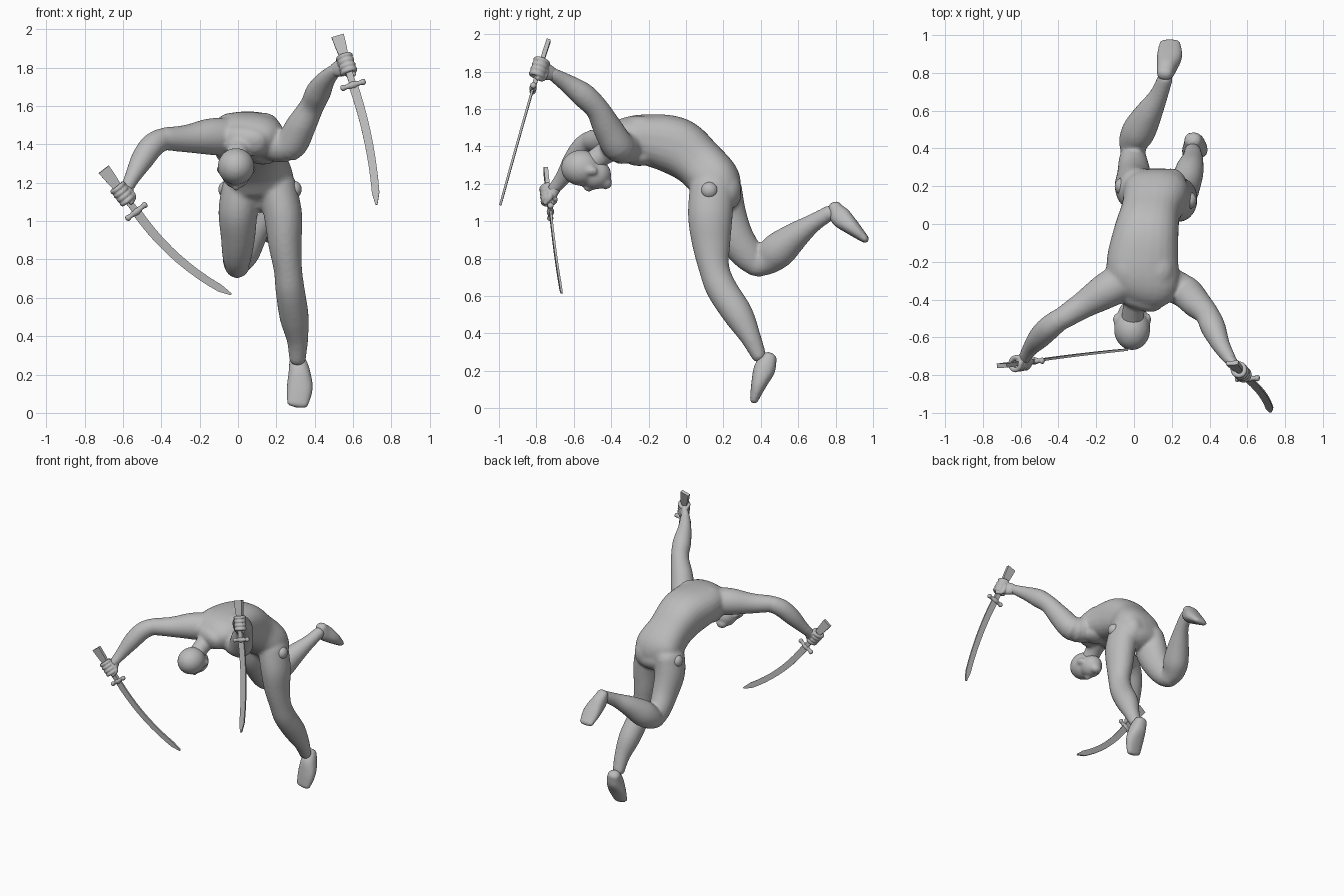
import bpy, bmesh, math
from mathutils import Vector, Matrix

cube = bpy.data.objects.get("Cube")
if cube:
    bpy.data.objects.remove(cube, do_unlink=True)

grey = bpy.data.materials.new("plain_grey")
grey.use_nodes = True
COLOUR = (0.5, 0.5, 0.5, 1)
grey.diffuse_color = COLOUR
grey.node_tree.nodes["Principled BSDF"].inputs["Base Color"].default_value = COLOUR


def catmull(a, b, c, d, t):
    return 0.5 * (2 * b + (c - a) * t + (2 * a - 5 * b + 4 * c - d) * t * t
                  + (3 * b - a - 3 * c + d) * t ** 3)


def loft(bm, stations, side=(1, 0, 0), sides=24, steps=5, square=1.0, cap=0.8):
    """Skin through stations (x, y, z, half width[, half depth]), rounded ends."""
    st = [Vector(s if len(s) == 5 else (*s, s[3])) for s in stations]
    last, path = len(st) - 1, []
    for i in range(last):
        quad = st[max(i - 1, 0)], st[i], st[i + 1], st[min(i + 2, last)]
        path += [catmull(*quad, k / steps) for k in range(steps)]
    path.append(st[-1])
    pos = [Vector(p[:3]) for p in path]
    rings = []
    for i, p in enumerate(path):
        t = (pos[min(i + 1, len(pos) - 1)] - pos[max(i - 1, 0)]).normalized()
        rings.append((pos[i], t, p[3], p[4]))
    if cap:
        for end, sign in ((0, -1), (-1, 1)):
            c, t, w, d = rings[end]
            extra = []
            for k in (1, 2, 3, 4):
                a = k * math.pi / 9
                off = t * sign * cap * min(w, d) * math.sin(a)
                extra.append((c + off, t, w * math.cos(a), d * math.cos(a)))
            rings = extra[::-1] + rings if end == 0 else rings + extra
    loops = []
    for c, t, w, d in rings:
        s = Vector(side)
        s = (s - t * s.dot(t)).normalized()
        u = t.cross(s)
        loop = []
        for k in range(sides):
            a = math.tau * (k + 0.5) / sides
            x, y = math.cos(a), math.sin(a)
            x = math.copysign(abs(x) ** square, x)
            y = math.copysign(abs(y) ** square, y)
            loop.append(bm.verts.new(c + s * x * w + u * y * d))
        loops.append(loop)
    for a, b in zip(loops, loops[1:]):
        for k in range(sides):
            j = (k + 1) % sides
            bm.faces.new((a[k], a[j], b[j], b[k]))
    bm.faces.new(loops[0][::-1])
    bm.faces.new(loops[-1])


def blob(bm, centre, radii):
    m = Matrix.Translation(centre) @ Matrix.Diagonal((*radii, 1))
    bmesh.ops.create_uvsphere(bm, u_segments=24, v_segments=16, radius=1, matrix=m)


def finish(name, bm, voxel=0, smooth=5):
    bmesh.ops.recalc_face_normals(bm, faces=bm.faces)
    mesh = bpy.data.meshes.new(name)
    bm.to_mesh(mesh)
    bm.free()
    mesh.materials.append(grey)
    ob = bpy.data.objects.new(name, mesh)
    bpy.context.collection.objects.link(ob)
    if voxel:
        r = ob.modifiers.new("fuse", "REMESH")
        r.mode, r.voxel_size, r.use_smooth_shade = "VOXEL", voxel, True
        s = ob.modifiers.new("soften", "SMOOTH")
        s.factor, s.iterations = 0.5, smooth
    else:
        bpy.ops.object.select_all(action="DESELECT")
        ob.select_set(True)
        bpy.context.view_layer.objects.active = ob
        bpy.ops.object.shade_smooth_by_angle(angle=math.radians(40))
    return ob


# Body: bent torso, limbs and neck fused into one skin
bm = bmesh.new()
loft(bm, [(0.03, -0.39, 1.42, 0.13, 0.08), (0.05, -0.32, 1.44, 0.185, 0.115),
          (0.045, -0.2, 1.435, 0.19, 0.138), (0.065, -0.05, 1.4, 0.172, 0.155),
          (0.09, 0.07, 1.31, 0.157, 0.138), (0.115, 0.16, 1.21, 0.175, 0.135),
          (0.11, 0.2, 1.13, 0.15, 0.1)], square=0.8)
loft(bm, [(-0.01, -0.52, 1.3, 0.06), (0.0, -0.44, 1.36, 0.06), (0.02, -0.34, 1.42, 0.075)])
for dx in (-0.08, 0.08):
    blob(bm, (0.05 + dx, -0.25, 1.345), (0.085, 0.09, 0.05))     # chest muscles
    blob(bm, (0.05 + dx, -0.24, 1.51), (0.08, 0.1, 0.055))       # shoulder blades
    blob(bm, (0.115 + dx, 0.205, 1.17), (0.085, 0.09, 0.11))     # buttocks
# left arm, raised
loft(bm, [(0.16, -0.31, 1.41, 0.09), (0.265, -0.355, 1.395, 0.088), (0.33, -0.42, 1.5, 0.078),
          (0.385, -0.475, 1.6, 0.064), (0.42, -0.55, 1.675, 0.066),
          (0.46, -0.64, 1.74, 0.049), (0.51, -0.72, 1.79, 0.034)], side=(1, -1, 0))
# right arm, out to the side and bent down
loft(bm, [(-0.05, -0.3, 1.44, 0.1), (-0.15, -0.355, 1.44, 0.095), (-0.27, -0.43, 1.43, 0.072),
          (-0.38, -0.5, 1.43, 0.06)], side=(0, 0, 1))
loft(bm, [(-0.4, -0.51, 1.425, 0.06), (-0.45, -0.55, 1.39, 0.064), (-0.5, -0.6, 1.32, 0.06),
          (-0.55, -0.66, 1.23, 0.042), (-0.58, -0.71, 1.17, 0.033)], side=(1, -1, 0))
# left leg, standing
loft(bm, [(0.205, 0.14, 1.18, 0.1, 0.12), (0.235, 0.13, 1.03, 0.1, 0.12),
          (0.245, 0.135, 0.88, 0.087, 0.103), (0.26, 0.15, 0.75, 0.074, 0.082),
          (0.272, 0.19, 0.64, 0.076, 0.083), (0.293, 0.28, 0.5, 0.076, 0.08),
          (0.31, 0.345, 0.38, 0.056, 0.056), (0.31, 0.39, 0.28, 0.044, 0.04)])
# right leg, kicked back
loft(bm, [(0.015, 0.18, 1.17, 0.1, 0.12), (0.0, 0.2, 1.05, 0.102, 0.12),
          (0.0, 0.26, 0.92, 0.09, 0.1), (-0.005, 0.33, 0.82, 0.077, 0.085),
          (-0.005, 0.38, 0.765, 0.062, 0.066)])
loft(bm, [(-0.005, 0.38, 0.765, 0.064, 0.066), (0.0, 0.44, 0.8, 0.08, 0.085),
          (0.03, 0.5, 0.85, 0.088, 0.095), (0.08, 0.59, 0.925, 0.072, 0.073),
          (0.13, 0.68, 0.99, 0.05, 0.05), (0.165, 0.77, 1.045, 0.041, 0.041)])
finish("body", bm, 0.011, 7)

# Hip joint knobs
for name, centre in (("left_hip_knob", (0.295, 0.125, 1.165)),
                     ("right_hip_knob", (-0.065, 0.2, 1.165))):
    bm = bmesh.new()
    blob(bm, centre, (0.037, 0.044, 0.044))
    finish(name, bm)

# Head, bowed forward with the face down
bm = bmesh.new()
blob(bm, (-0.01, -0.56, 1.285), (0.096, 0.108, 0.096))
blob(bm, (-0.01, -0.485, 1.25), (0.076, 0.085, 0.08))
blob(bm, (-0.01, -0.43, 1.205), (0.042, 0.035, 0.035))
blob(bm, (-0.01, -0.52, 1.178), (0.018, 0.03, 0.02))
for side in (-1, 1):
    blob(bm, (-0.01 + side * 0.087, -0.505, 1.27), (0.014, 0.032, 0.022))
finish("head", bm, 0.01, 4)

# Feet: heel to toe, pointed down and pointed back
feet = {
    "left_foot": [(0.312, 0.445, 0.265, 0.046, 0.042), (0.32, 0.42, 0.21, 0.057, 0.058),
                  (0.322, 0.39, 0.13, 0.068, 0.042), (0.31, 0.364, 0.045, 0.056, 0.022)],
    "right_foot": [(0.163, 0.795, 1.075, 0.042, 0.036), (0.172, 0.825, 1.025, 0.052, 0.056),
                   (0.188, 0.89, 0.965, 0.067, 0.042), (0.19, 0.96, 0.902, 0.056, 0.021)]}
for name, stations in feet.items():
    bm = bmesh.new()
    loft(bm, stations, square=0.85)
    finish(name, bm, 0.01, 3)


def armed_hand(side, wrist, pommel, guard, tip, bulge, grip):
    """Curved sword with the hand closed round its handle."""
    wrist, pommel, guard, tip, bulge = map(Vector, (wrist, pommel, guard, tip, bulge))
    axis = (guard - pommel).normalized()
    flat = (bulge - axis * bulge.dot(axis)).normalized()
    # blade
    bm = bmesh.new()
    root2 = math.sqrt(2)
    stations = []
    for k in range(11):
        t = k / 10
        c = guard.lerp(tip, t) + bulge * 4 * t * (1 - t)
        width = 0.024 - 0.005 * t if k < 10 else 0.005
        stations.append((*c, width * root2, 0.006 * root2))
    loft(bm, stations, flat, sides=4, steps=1, cap=0)
    finish(side + "_blade", bm)
    # handle, flared at the pommel
    bm = bmesh.new()
    widths = (0.036, 0.031, 0.022, 0.019, 0.019)
    loft(bm, [(*pommel.lerp(guard, k / 4), w * 1.3, 0.016) for k, w in enumerate(widths)],
         flat, sides=4, steps=2, cap=0)
    finish(side + "_handle", bm)
    # crossguard with rounded ends
    bm = bmesh.new()
    loft(bm, [(*(guard + flat * d), r) for d, r in
              ((-0.055, 0.017), (-0.035, 0.012), (0, 0.02), (0.035, 0.012), (0.055, 0.017))],
         axis, sides=12, steps=3)
    finish(side + "_crossguard", bm)
    # palm, curled fingers and thumb
    bm = bmesh.new()
    hold = pommel.lerp(guard, grip)
    reach = hold - wrist
    reach = (reach - axis * reach.dot(axis)).normalized()
    across = axis.cross(reach)
    knuckle = hold - reach * 0.024
    loft(bm, [(*wrist, 0.036, 0.03), (*wrist.lerp(knuckle, 0.5), 0.045, 0.028),
              (*knuckle, 0.048, 0.024)], axis)
    for k in range(4):
        c = hold + axis * (k - 1.5) * 0.027
        curl = []
        for j in range(9):
            a = math.radians(150 - j * 36)
            p = c + reach * math.cos(a) * 0.036 + across * math.sin(a) * 0.031
            curl.append((*p, 0.0135))
        loft(bm, curl, axis, sides=10, steps=2)
    base = hold - reach * 0.03 - across * 0.02
    loft(bm, [(*base, 0.016), (*(base + axis * 0.045), 0.016),
              (*(base + axis * 0.062 + reach * 0.04), 0.012)], across, sides=10)
    finish(side + "_hand", bm, 0.005, 2)


armed_hand("left", (0.505, -0.715, 1.788), (0.52, -0.735, 1.965), (0.6, -0.818, 1.71),
           (0.722, -0.993, 1.085), (0.022, 0, 0.004), 0.58)
armed_hand("right", (-0.575, -0.7, 1.175), (-0.7, -0.75, 1.27), (-0.53, -0.725, 1.05),
           (-0.035, -0.665, 0.618), (-0.027, 0, -0.031), 0.58)
